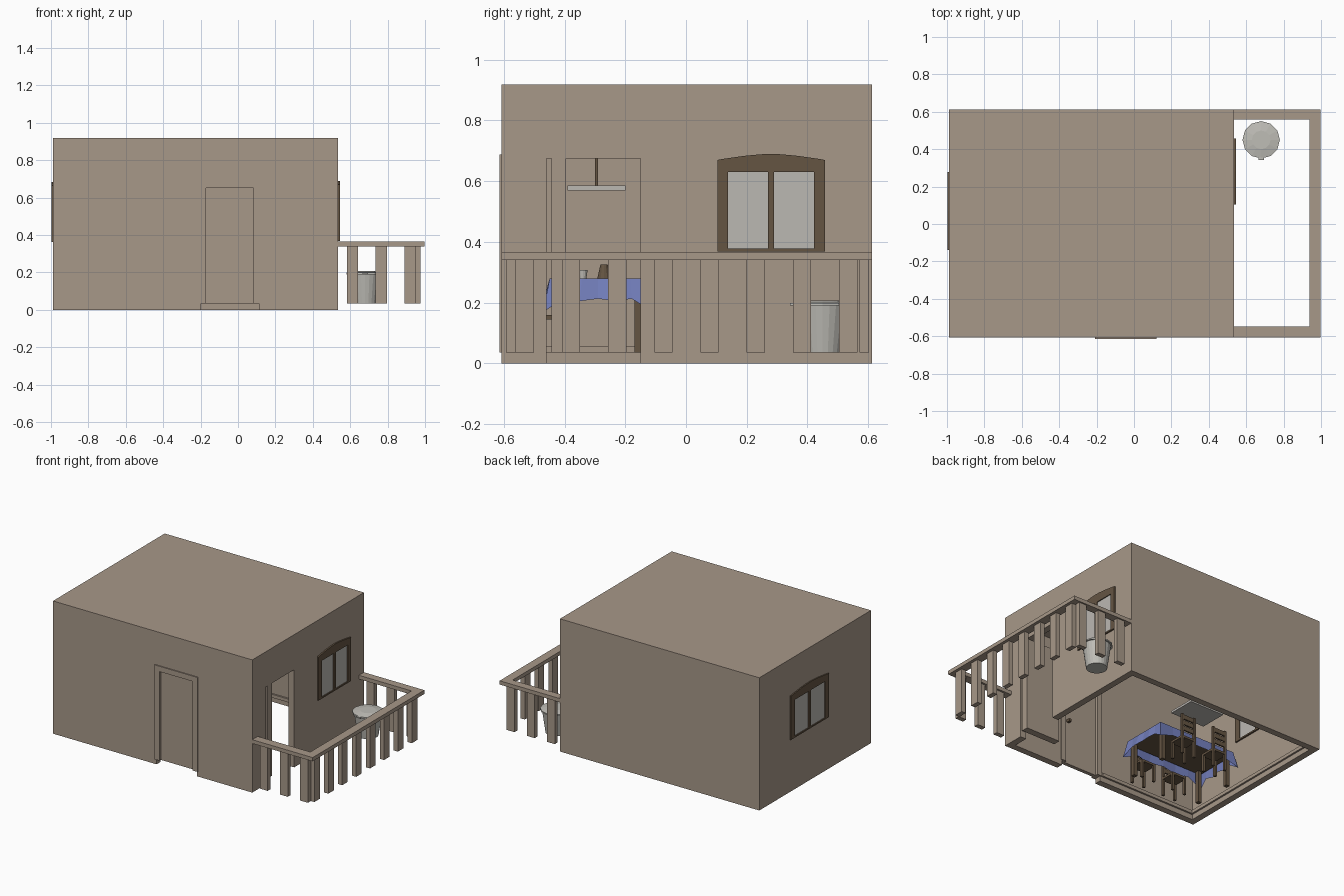
import bpy, bmesh, math
from mathutils import Vector

cube = bpy.data.objects.get("Cube")
if cube:
    bpy.data.objects.remove(cube, do_unlink=True)


def material(name, r, g, b):
    m = bpy.data.materials.new(name)
    m.use_nodes = True
    m.diffuse_color = (r, g, b, 1)
    m.node_tree.nodes["Principled BSDF"].inputs["Base Color"].default_value = (r, g, b, 1)
    return m


TAN = material("tan_plaster", 0.39, 0.315, 0.25)
BROWN = material("dark_wood", 0.13, 0.09, 0.055)
GLASS = material("grey_glass", 0.5, 0.48, 0.45)
METAL = material("pale_metal", 0.52, 0.51, 0.47)
BLUE = material("blue_cloth", 0.17, 0.21, 0.5)


def finish(name, bm, mat):
    bmesh.ops.recalc_face_normals(bm, faces=bm.faces[:])
    mesh = bpy.data.meshes.new(name)
    bm.to_mesh(mesh)
    bm.free()
    mesh.materials.append(mat)
    ob = bpy.data.objects.new(name, mesh)
    bpy.context.scene.collection.objects.link(ob)
    return ob


def prism(name, pts, axis, lo, hi, mat):
    """Extrude a flat outline along one axis."""
    place = {"x": lambda u, v: (lo, u, v), "y": lambda u, v: (u, lo, v), "z": lambda u, v: (u, v, lo)}[axis]
    step = Vector([(hi - lo) * (axis == a) for a in "xyz"])
    bm = bmesh.new()
    face = bm.faces.new([bm.verts.new(place(u, v)) for u, v in pts])
    top = bmesh.ops.extrude_face_region(bm, geom=[face])
    bmesh.ops.translate(bm, vec=step, verts=[g for g in top["geom"] if isinstance(g, bmesh.types.BMVert)])
    return finish(name, bm, mat)


def box(name, x, y, z, mat):
    return prism(name, [(x[0], y[0]), (x[1], y[0]), (x[1], y[1]), (x[0], y[1])], "z", z[0], z[1], mat)


def cone(name, x, y, z0, z1, r0, r1, sides, mat):
    bm = bmesh.new()
    bmesh.ops.create_cone(bm, cap_ends=True, segments=sides, radius1=r0, radius2=r1, depth=z1 - z0)
    bmesh.ops.translate(bm, vec=(x, y, (z0 + z1) / 2), verts=bm.verts[:])
    return finish(name, bm, mat)


def cut(ob, cutters):
    """Subtract the cutters, bake the result and drop the cutters."""
    for c in cutters:
        c.hide_render = True
        mod = ob.modifiers.new("cut", "BOOLEAN")
        mod.operation, mod.solver, mod.object = "DIFFERENCE", "EXACT", c
    bpy.context.view_layer.update()
    baked = bpy.data.meshes.new_from_object(ob.evaluated_get(bpy.context.evaluated_depsgraph_get()))
    ob.modifiers.clear()
    ob.data = baked
    for c in cutters:
        bpy.data.objects.remove(c, do_unlink=True)


# House shell, open underneath, with two doorways
X0, X1, Y0, Y1, H, T = -0.99, 0.535, -0.608, 0.613, 0.918, 0.045
shell = box("house_shell", (X0, X1), (Y0, Y1), (0, H), TAN)
cut(shell, [
    box("room_cutter", (X0 + T, X1 - T), (Y0 + T, Y1 - T), (-0.1, H - T), TAN),
    box("front_door_cutter", (-0.197, 0.112), (Y0 - 0.1, Y0 + 0.1), (-0.1, 0.675), TAN),
    box("side_door_cutter", (X1 - 0.1, X1 + 0.1), (-0.459, -0.15), (-0.1, 0.675), TAN)])

# Skirting inside
zs, s = (0.035, 0.058), 0.012
box("skirting_back", (X0 + T, X1 - T), (Y1 - T - s, Y1 - T), zs, TAN)
box("skirting_left", (X0 + T, X0 + T + s), (Y0 + T, Y1 - T), zs, TAN)
box("skirting_front", (X0 + T, -0.21), (Y0 + T, Y0 + T + s), zs, TAN)
box("skirting_right", (X1 - T - s, X1 - T), (-0.15, Y1 - T), zs, TAN)

# Front door with frame and knob
zb = 0.035
prism("front_door_frame", [(-0.208, zb), (-0.208, 0.688), (0.121, 0.688), (0.121, zb), (0.084, zb),
                           (0.084, 0.651), (-0.171, 0.651), (-0.171, zb)], "y", -0.615, -0.555, TAN)
box("front_door", (-0.171, 0.084), (-0.6, -0.575), (zb, 0.651), TAN)
box("front_door_knob", (0.045, 0.063), (-0.575, -0.55), (0.33, 0.348), BROWN)

# Side door standing open into the room
box("open_side_door", (X1 - 0.26, X1), (-0.443, -0.395), (zb, 0.676), TAN)


# Arched two-pane windows set through the side walls
def window(name, xa, xb, yc, half, z0):
    arch = [(yc + half * k, z0 + 0.322 - 0.02 * abs(k) ** 1.6) for k in (1, 0.85, 0.5, 0.2, 0, -0.2, -0.5, -0.85, -1)]
    frame = prism(name + "_frame", [(yc - half, z0), (yc + half, z0)] + arch, "x", xa, xb, BROWN)
    panes = [sorted((yc + sgn * half * 0.06, yc + sgn * half * 0.8)) for sgn in (-1, 1)]
    z = (z0 + 0.01, z0 + 0.262)
    cut(frame, [box("pane_cutter", (xa - 0.1, xb + 0.1), p, z, BROWN) for p in panes])
    for p in panes:
        box(name + "_glass", (xa + 0.006, xb - 0.006), p, z, GLASS)


window("right_window", X1 - T - 0.01, X1 + 0.01, 0.28, 0.177, 0.368)
window("left_window", X0 - 0.008, X0 + T + 0.01, 0.07, 0.208, 0.362)

# Balcony handrail and balusters
prism("balcony_rail", [(X1, Y0), (0.997, Y0), (0.997, Y1), (X1, Y1), (X1, 0.558), (0.937, 0.558),
                       (0.937, -0.548), (X1, -0.548)], "z", 0.34, 0.366, TAN)
for k in range(8):
    y = -0.531 + 0.1522 * k
    box("side_baluster", (0.945, 0.977), (y - 0.03, y + 0.03), (zb, 0.34), TAN)
for k in range(3):
    x = 0.612 + 0.154 * k
    for y in (-0.577, 0.587):
        box("end_baluster", (x - 0.03, x + 0.03), (y - 0.016, y + 0.016), (zb, 0.34), TAN)

# Bin with a domed lid
cone("bin_body", 0.68, 0.45, zb, 0.19, 0.066, 0.088, 24, METAL)
cone("bin_lid_rim", 0.68, 0.45, 0.19, 0.199, 0.1, 0.1, 12, METAL)
cone("bin_lid_top", 0.68, 0.45, 0.199, 0.207, 0.096, 0.05, 12, METAL)
box("bin_handle", (0.665, 0.695), (0.342, 0.37), (0.191, 0.199), METAL)

# Dining table
TX, TY, HX, HY = -0.62, -0.29, 0.29, 0.155
box("table_top", (TX - HX, TX + HX), (TY - HY, TY + HY), (0.255, 0.275), BROWN)
for sx in (-1, 1):
    for sy in (-1, 1):
        x, y = TX + sx * (HX - 0.03), TY + sy * (HY - 0.02)
        box("table_leg", (x - 0.014, x + 0.014), (y - 0.014, y + 0.014), (zb, 0.255), BROWN)

# Tablecloth with a wavy skirt dropping at the corners
bm = bmesh.new()
upper, lower = [], []
corners = [(-1, -1), (1, -1), (1, 1), (-1, 1)]
for i, a in enumerate(corners):
    b = corners[(i + 1) % 4]
    for k in range(6):
        t = k / 6
        u, v = a[0] + (b[0] - a[0]) * t, a[1] + (b[1] - a[1]) * t
        flare = 0.025 if k % 2 == 0 else 0.012
        drop = 0.17 if k == 0 else 0.205 + 0.008 * (k % 2)
        upper.append(bm.verts.new((TX + u * (HX + 0.004), TY + v * (HY + 0.004), 0.28)))
        lower.append(bm.verts.new((TX + u * (HX + flare), TY + v * (HY + flare), drop)))
bm.faces.new(upper)
for i in range(len(upper)):
    j = (i + 1) % len(upper)
    bm.faces.new((upper[i], upper[j], lower[j], lower[i]))
finish("tablecloth", bm, BLUE)

# Tableware
for x, y in ((-0.45, -0.34), (-0.72, -0.34), (-0.45, -0.22), (-0.72, -0.22)):
    cone("cup", x, y, 0.28, 0.308, 0.012, 0.016, 12, METAL)
cone("vase", -0.6, -0.27, 0.28, 0.325, 0.022, 0.012, 12, BROWN)


# Chairs facing the table; side is the direction of the backrest
def chair(x, y, side):
    w = 0.055
    box("chair_seat", (x - w, x + w), (y - w, y + w), (0.145, 0.16), BROWN)
    for sx in (-1, 1):
        for sy in (-1, 1):
            px, py = x + sx * (w - 0.008), y + sy * (w - 0.008)
            top = 0.315 if sy == side else 0.145
            box("chair_leg", (px - 0.008, px + 0.008), (py - 0.008, py + 0.008), (zb, top), BROWN)
    yb = y + side * (w - 0.008)
    for z in (0.2, 0.24, 0.28):
        box("chair_slat", (x - w, x + w), (yb - 0.005, yb + 0.005), (z, z + 0.03), BROWN)


for x in (-0.45, -0.7):
    chair(x, -0.06, 1)
    chair(x, -0.45, -1)

# Flat lamp panel hanging from the ceiling above the table
box("lamp_panel", (-0.89, -0.63), (-0.39, -0.2), (0.57, 0.585), GLASS)
box("lamp_rod", (-0.765, -0.755), (-0.3, -0.29), (0.585, H - T), BROWN)
